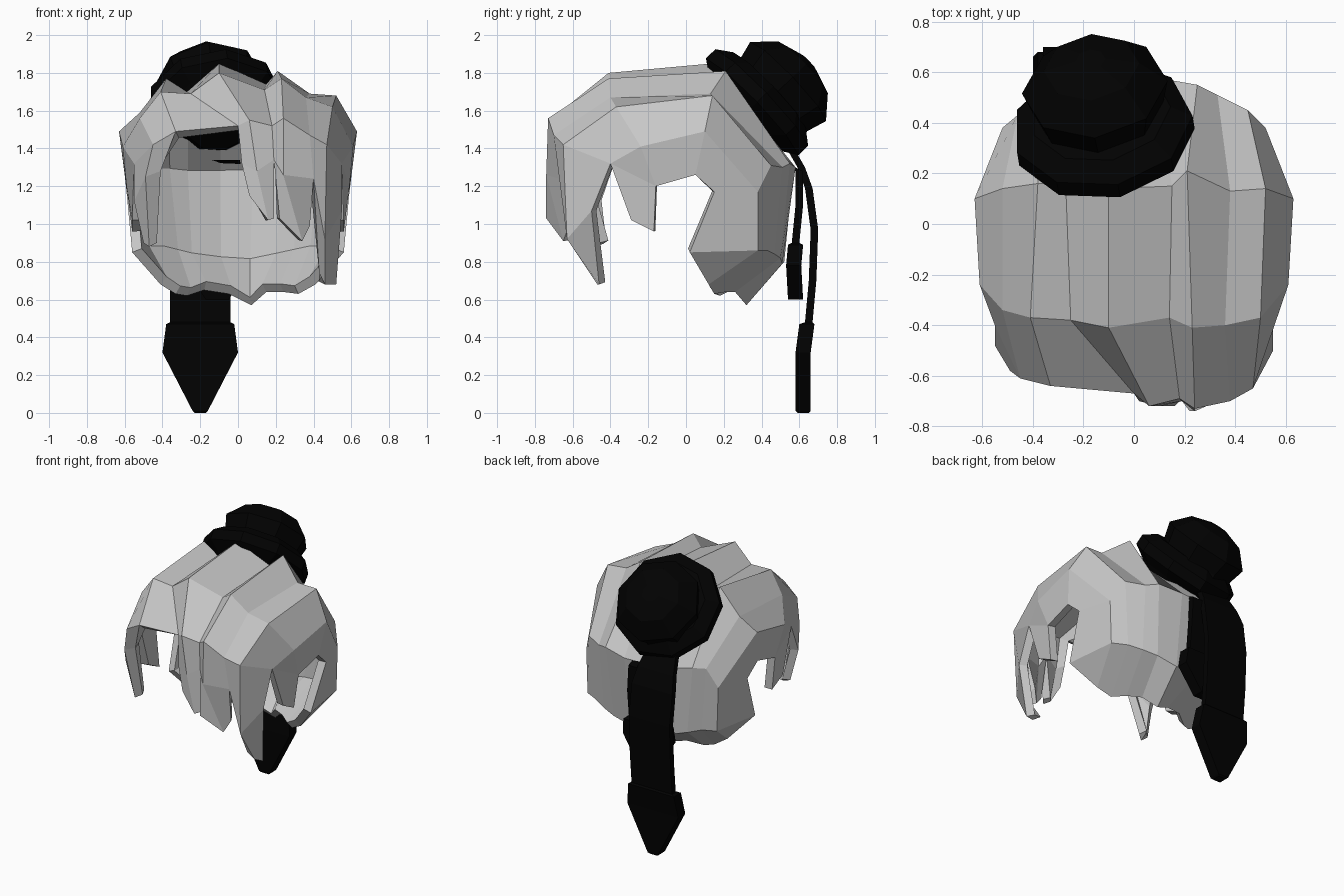
import bpy, bmesh, math
from mathutils import Vector

cube = bpy.data.objects.get("Cube")
if cube:
    bpy.data.objects.remove(cube, do_unlink=True)

U = 0.01  # coordinates below are in hundredths


def material(name, value, roughness):
    mat = bpy.data.materials.new(name)
    mat.use_nodes = True
    colour = (value, value, value, 1)
    mat.diffuse_color = colour
    shader = mat.node_tree.nodes["Principled BSDF"]
    shader.inputs["Base Color"].default_value = colour
    shader.inputs["Roughness"].default_value = roughness
    return mat


grey = material("silver_grey", 0.57, 0.8)
black = material("soft_black", 0.0005, 0.8)


def finish(name, bm, mat):
    mesh = bpy.data.meshes.new(name)
    bm.to_mesh(mesh)
    bm.free()
    mesh.materials.append(mat)
    obj = bpy.data.objects.new(name, mesh)
    bpy.context.collection.objects.link(obj)
    return obj


class Sheet:
    """Open surface whose faces weld wherever they share a point."""

    def __init__(self):
        self.bm = bmesh.new()
        self.cache = {}

    def vert(self, p):
        if p not in self.cache:
            self.cache[p] = self.bm.verts.new(Vector(p) * U)
        return self.cache[p]

    def face(self, *points):
        self.bm.faces.new([self.vert(p) for p in points])

    def strip(self, row_a, row_b):
        for i in range(len(row_a) - 1):
            self.face(row_a[i], row_a[i + 1], row_b[i + 1], row_b[i])

    def finish(self, name, mat, thickness):
        bm = self.bm
        bmesh.ops.recalc_face_normals(bm, faces=bm.faces)
        top = max(bm.faces, key=lambda f: f.calc_center_median().z)
        if top.normal.z < 0:
            bmesh.ops.reverse_faces(bm, faces=bm.faces)
        obj = finish(name, bm, mat)
        mod = obj.modifiers.new("thickness", "SOLIDIFY")
        mod.thickness = thickness
        mod.offset = -1
        return obj


def flip(p):
    return (-p[0], p[1], p[2])


# Ridges of the hair, from right to left, ordered from brow to neckline
brow = [(-45, -61, 142), (-33, -64, 149), (0, -67, 152), (6, -72, 155),
        (18, -69, 152), (24, -73, 156), (38, -70, 147), (47, -65, 142)]
fringe = [(-52, -34, 156), (-41, -37, 170), (-25, -38, 169), (-10, -41, 180),
          (14, -37, 171), (23, -41, 177), (36, -40, 167), (50, -37, 162)]
crown = [(-52, 14, 159), (-38, 16, 177), (-27, 16, 170), (-10, 14, 185),
         (15, 15, 174), (21, 21, 181), (38, 13, 169), (52, 14, 168)]
back = [(-46, 43, 131), (-38, 47, 131), (-28, 51, 130), (-10, 57, 130),
        (8, 58, 130), (25, 55, 132), (33, 51, 130), (45, 45, 131)]
low = [(-42, 42, 86), (-34, 47, 84), (-26, 50, 82), (-10, 52, 80),
       (7, 51, 79), (22, 50, 82), (32, 47, 84), (41, 43, 86)]
hem = [(-33, 15, 63), (-27, 18, 62), (-18, 24, 65), (-5, 28, 63),
       (7, 32, 57), (15, 26, 64), (24, 21, 64), (32, 15, 63)]
# Outer side ridge, shared by both sides
side = [(55, -40, 132), (61, -24, 141), (63, 10, 149), (52, 38, 117),
        (51, 38, 86), (41, 12, 68)]

hair = Sheet()
rows = [[flip(s)] + r + [s] for r, s in
        zip((brow, fringe, crown, back, low, hem), side)]
for a, b in zip(rows, rows[1:]):
    hair.strip(a, b)

# Side panels around the ear openings, with a short sideburn lock
temple, ear_front, ear_top, ear_back, ear_low = (
    side[0], (59, -16, 120), (60, 5, 126), (59, 15, 117), (56, 2, 85))
panels = [
    (side[1], temple, ear_front),
    (side[1], ear_front, ear_top, side[2]),
    (side[2], ear_top, ear_back, side[3]),
    (side[3], ear_back, ear_low, side[4]),
    (side[4], ear_low, side[5]),
    (temple, ear_front, (56, -17, 96), (56, -29, 102)),
]
for panel in panels:
    hair.face(*panel)
    hair.face(*[flip(p) for p in reversed(panel)])

# Fringe locks: upper edge, middle and tip, three points across each
locks = [
    ([flip(temple), brow[0], brow[1]],
     [(-55, -48, 112), (-49, -58, 125), (-41, -57, 128)],
     [(-50, -46, 90), (-47, -49, 88), (-43, -46, 90)]),
    (brow[2:5],
     [(2, -70, 132), (10, -72, 128), (19, -70, 134)],
     [(6, -71, 115), (16, -72, 102), (19, -69, 103)]),
    (brow[4:7],
     [(19, -70, 134), (24, -74, 126), (40, -67, 124)],
     [(22, -74, 103), (34, -65, 91), (38, -62, 99)]),
    ([brow[6], brow[7], temple],
     [(40, -67, 124), (46, -63, 92), (55, -50, 107)],
     [(43, -51, 74), (46, -47, 68), (52, -46, 68)]),
]
for top_row, mid_row, tip_row in locks:
    hair.strip(top_row, mid_row)
    hair.strip(mid_row, tip_row)
hair.finish("hair", grey, 0.055)


# Bun and its gathered band, turned about a tilted axis
def turned(name, profile, sides, centre, ruffle):
    bm = bmesh.new()
    axis = Vector((-0.12, 0.72, 0.69)).normalized()
    up = Vector((1, 0, 0)).cross(axis).normalized()
    across = axis.cross(up)
    rings = []
    for radius, height in profile:
        ring = []
        for i in range(sides):
            t = math.tau * i / sides
            r = radius * (1 - ruffle * (i % 2))
            offset = across * math.cos(t) + up * math.sin(t)
            ring.append(bm.verts.new(Vector(centre) + axis * height + offset * r))
        rings.append(ring)
    for a, b in zip(rings, rings[1:]):
        for i in range(sides):
            j = (i + 1) % sides
            bm.faces.new((a[i], a[j], b[j], b[i]))
    bm.faces.new(rings[0][::-1])
    bm.faces.new(rings[-1])
    bmesh.ops.recalc_face_normals(bm, faces=bm.faces)
    return finish(name, bm, black)


turned("hair_band", [(0.17, -0.17), (0.28, -0.07), (0.36, -0.02), (0.36, 0.05),
                     (0.28, 0.11)], 18, (-0.12, 0.36, 1.63), 0.06)
turned("bun", [(0.27, 0.02), (0.26, 0.1), (0.29, 0.21), (0.19, 0.32), (0.06, 0.36)],
       8, (-0.13, 0.39, 1.61), 0)


# Hanging ribbons: each station is y, z, half width and half thickness
def ribbon(name, x, stations):
    bm = bmesh.new()
    previous = None
    for y, z, w, t in stations:
        ring = [bm.verts.new(Vector((x + a * w, y + b * t, z)) * U)
                for a, b in ((-1, -1), (1, -1), (1, 1), (-1, 1))]
        if previous:
            for i in range(4):
                j = (i + 1) % 4
                bm.faces.new((previous[i], previous[j], ring[j], ring[i]))
        else:
            bm.faces.new(ring)
        previous = ring
    bm.faces.new(previous[::-1])
    bmesh.ops.recalc_face_normals(bm, faces=bm.faces)
    return finish(name, bm, black)


ribbon("long_ribbon", -20, [
    (53, 144, 11, 2), (61, 130, 14, 2), (65, 119, 16, 2), (68, 97, 16, 2),
    (67, 70, 16, 2), (65, 48, 16, 2), (64, 47, 18, 4), (62, 32, 20, 4),
    (62, 1, 4, 4), (62, 0, 3, 3)])
ribbon("short_ribbon", -11, [
    (47, 134, 12, 2), (60, 128, 13, 2), (60, 110, 14, 2), (58, 90, 14, 2),
    (58, 89, 17, 4), (57, 78, 18, 4), (58, 60, 6, 4)])
